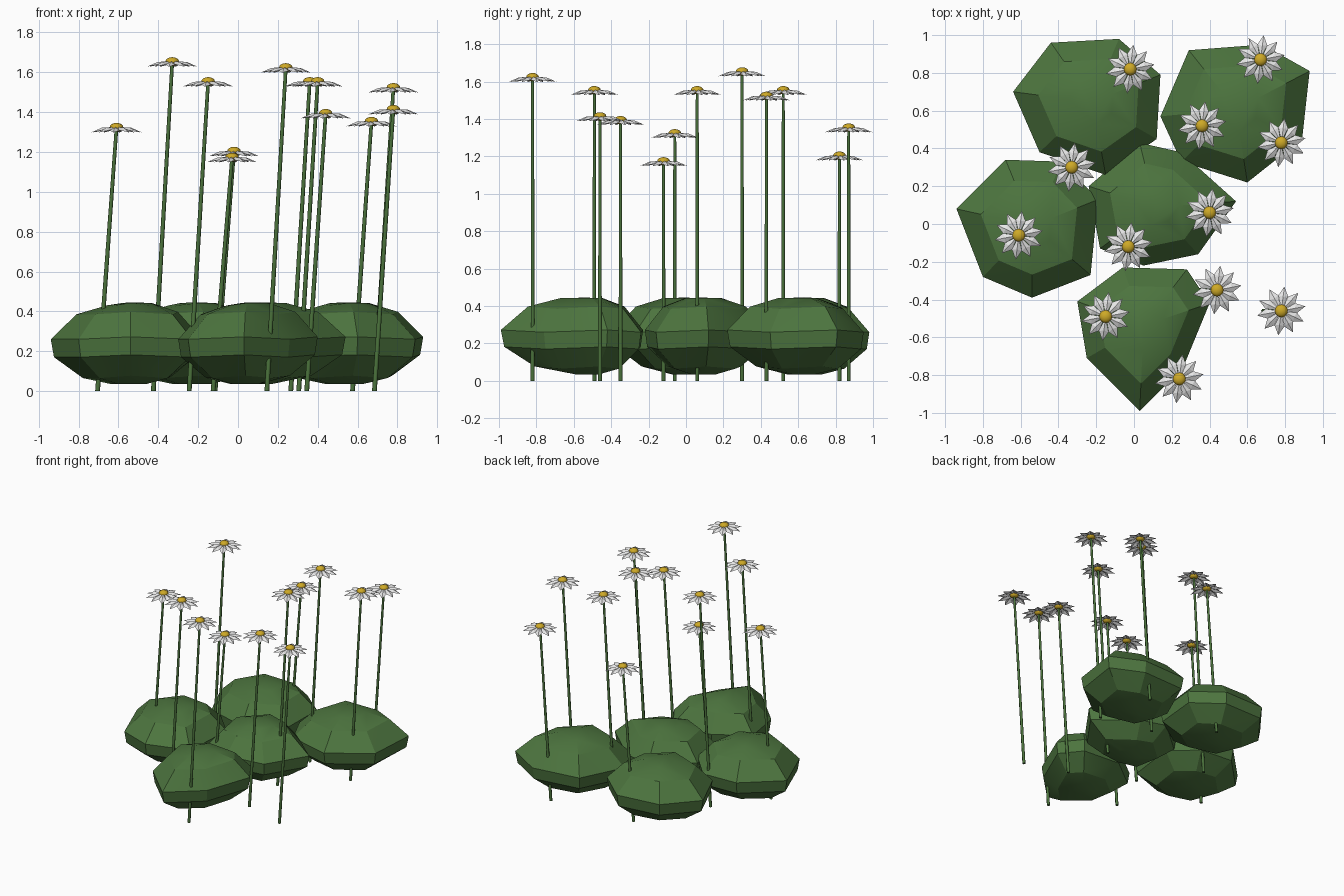
import bpy, bmesh
from math import sin, cos, pi, radians
from mathutils import Vector, Matrix

cube = bpy.data.objects.get("Cube")
if cube:
    bpy.data.objects.remove(cube, do_unlink=True)


def material(name, colour):
    mat = bpy.data.materials.new(name)
    mat.use_nodes = True
    mat.diffuse_color = (*colour, 1)
    mat.node_tree.nodes["Principled BSDF"].inputs["Base Color"].default_value = (*colour, 1)
    return mat


leaf_green = material("leaf green", (0.075, 0.18, 0.05))
stem_green = material("stem green", (0.07, 0.17, 0.045))
petal_white = material("petal white", (0.8, 0.8, 0.8))
pollen_yellow = material("pollen yellow", (0.62, 0.4, 0.02))


def finish(name, bm, mat, smooth_angle=None):
    mesh = bpy.data.meshes.new(name)
    bm.to_mesh(mesh)
    bm.free()
    mesh.materials.append(mat)
    obj = bpy.data.objects.new(name, mesh)
    bpy.context.collection.objects.link(obj)
    if smooth_angle:
        bpy.ops.object.select_all(action='DESELECT')
        obj.select_set(True)
        bpy.context.view_layer.objects.active = obj
        bpy.ops.object.shade_smooth_by_angle(angle=radians(smooth_angle))
    return obj


# Shrubs: a faceted outline scaled through stacked levels, closed as a hull
LEVELS = [(0.035, 0.25), (0.065, 0.6), (0.17, 0.96), (0.26, 1.0),
          (0.385, 0.68), (0.43, 0.3)]


def shrub(name, outline):
    centre = sum((Vector(p) for p in outline), Vector((0, 0))) / len(outline)
    bm = bmesh.new()
    for z, scale in LEVELS:
        for i, p in enumerate(outline):
            q = centre + (Vector(p) - centre) * scale
            bm.verts.new((q.x, q.y, z + 0.012 * (i % 2)))
    bm.verts.new((centre.x, centre.y, 0.445))
    hull = bmesh.ops.convex_hull(bm, input=bm.verts)
    loose = [v for v in bm.verts if not v.link_faces]
    bmesh.ops.delete(bm, geom=loose, context='VERTS')
    bmesh.ops.recalc_face_normals(bm, faces=bm.faces)
    finish(name, bm, leaf_green, 22)


shrub("back_right_shrub", [(-.64, .70), (-.44, .96), (-.08, .98), (.14, .79),
                           (.12, .45), (-.15, .26), (-.5, .38)])
shrub("back_left_shrub", [(.14, .57), (.29, .92), (.68, .95), (.93, .81),
                          (.89, .45), (.6, .22), (.25, .33)])
shrub("right_shrub", [(-.94, .08), (-.68, .34), (-.38, .33), (-.19, .13),
                      (-.23, -.27), (-.54, -.39), (-.8, -.28)])
shrub("middle_shrub", [(-.24, .2), (.03, .43), (.25, .38), (.54, .12),
                       (.34, -.16), (.05, -.22), (-.18, -.13)])
shrub("front_shrub", [(-.3, -.41), (-.06, -.23), (.28, -.24), (.4, -.42),
                      (.26, -.76), (.03, -.99), (-.25, -.71)])

# Flowers: head positions; every stem leans by the same amount
HEADS = [(-.02, .82, 1.2), (.67, .87, 1.35), (.36, .52, 1.55), (.78, .43, 1.52),
         (-.33, .3, 1.65), (-.61, -.06, 1.32), (.4, .06, 1.55), (-.03, -.12, 1.17),
         (.44, -.35, 1.39), (.78, -.46, 1.41), (-.15, -.49, 1.55), (.24, -.82, 1.62)]
LEAN = Vector((0.095, 0, 0))
PETALS = 10


def stem(name, head):
    base = Vector((head.x, head.y, 0)) - LEAN
    bm = bmesh.new()
    rings = [[bm.verts.new(c + Vector((cos(a), sin(a), 0)) * r)
              for a in (k * pi / 3 for k in range(6))]
             for c, r in ((base, 0.012), (head, 0.009))]
    for k in range(6):
        n = (k + 1) % 6
        bm.faces.new((rings[0][k], rings[0][n], rings[1][n], rings[1][k]))
    bm.faces.new(rings[0][::-1])
    bm.faces.new(rings[1])
    finish(name, bm, stem_green, 70)


def petals(name, head):
    bm = bmesh.new()
    for k in range(PETALS):
        turn = Matrix.Translation(head) @ Matrix.Rotation(2 * pi * (k + 0.3) / PETALS, 4, 'Z')

        def v(x, y, z):
            return bm.verts.new(turn @ Vector((x, y, z)))
        root, ridge, tip = v(0.01, 0, 0.006), v(0.075, 0, 0.002), v(0.13, 0, -0.022)
        for side in (1, -1):
            inner, edge = v(0.025, 0.007 * side, 0), v(0.08, 0.026 * side, -0.011)
            for quad in ((root, ridge, edge, inner), (ridge, tip, edge)):
                bm.faces.new(quad[::-side])
    for f in bm.faces:
        f.normal_update()
        if f.normal.z < 0:
            f.normal_flip()
    finish(name, bm, petal_white)


def flower_centre(name, head):
    bm = bmesh.new()
    bmesh.ops.create_uvsphere(
        bm, u_segments=12, v_segments=8, radius=0.034,
        matrix=Matrix.Translation(head + Vector((0, 0, 0.004))) @ Matrix.Diagonal((1, 1, 0.65, 1)))
    finish(name, bm, pollen_yellow, 60)


for i, p in enumerate(HEADS, 1):
    head = Vector(p)
    stem(f"flower_stem_{i}", head)
    petals(f"flower_petals_{i}", head)
    flower_centre(f"flower_centre_{i}", head)
